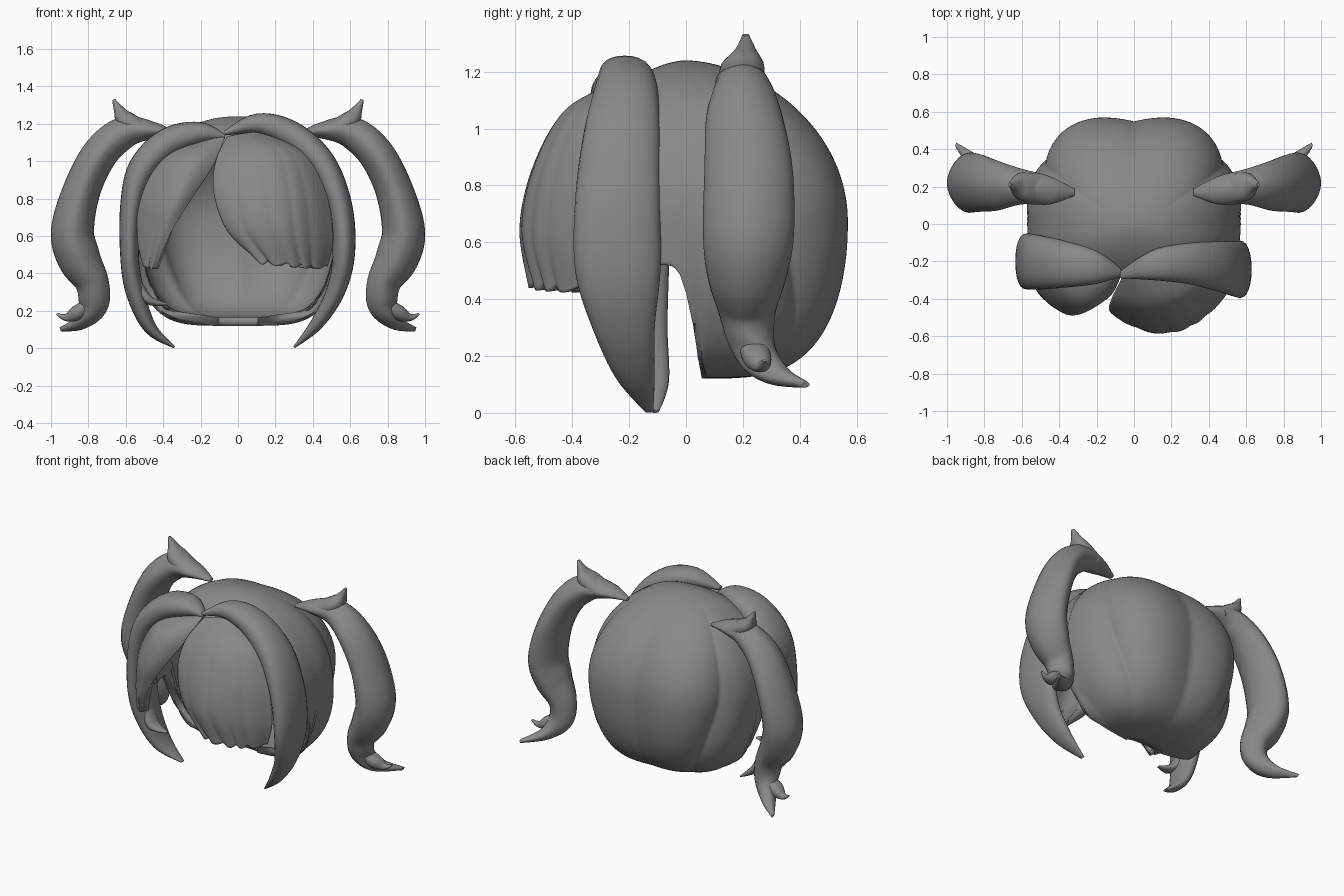
import bpy, bmesh
from math import sin, cos, pi, acos, copysign
from mathutils import Vector

if "Cube" in bpy.data.objects:
    bpy.data.objects.remove(bpy.data.objects["Cube"])

GREY = bpy.data.materials.new("hair_grey")
GREY.diffuse_color = (.25, .25, .25, 1)
GREY.use_nodes = True
GREY.node_tree.nodes["Principled BSDF"].inputs["Base Color"].default_value = GREY.diffuse_color


def spline(pts, f):
    """Catmull-Rom through tuples of any length, f in 0..1"""
    x = f * (len(pts) - 1)
    i = min(int(x), len(pts) - 2)
    t = x - i
    p = [pts[max(0, min(len(pts) - 1, i + k))] for k in (-1, 0, 1, 2)]
    return [0.5 * (2 * b + (c - a) * t + (2 * a - 5 * b + 4 * c - d) * t * t
                   + (3 * b - a - 3 * c + d) * t ** 3) for a, b, c, d in zip(*p)]


def smooth(a, b, x):
    t = max(0, min(1, (x - a) / (b - a)))
    return t * t * (3 - 2 * t)


def make(name, rows, closed=False, caps=False, thick=0):
    """Mesh from a grid of points, rows running downwards"""
    bm = bmesh.new()
    grid = [[bm.verts.new(p) for p in r] for r in rows]
    n = len(rows[0])
    for r0, r1 in zip(grid, grid[1:]):
        for j in range(n if closed else n - 1):
            k = (j + 1) % n
            bm.faces.new((r0[j], r1[j], r1[k], r0[k]))
    if caps:
        bm.faces.new(grid[0])
        bm.faces.new(grid[-1][::-1])
    bmesh.ops.remove_doubles(bm, verts=bm.verts, dist=0.0005)
    if caps:
        bmesh.ops.recalc_face_normals(bm, faces=bm.faces)
    me = bpy.data.meshes.new(name)
    bm.to_mesh(me)
    bm.free()
    me.materials.append(GREY)
    ob = bpy.data.objects.new(name, me)
    bpy.context.collection.objects.link(ob)
    if thick:
        m = ob.modifiers.new("thickness", "SOLIDIFY")
        m.thickness, m.offset = thick, -1
    bpy.ops.object.select_all(action='DESELECT')
    ob.select_set(True)
    bpy.context.view_layer.objects.active = ob
    bpy.ops.object.shade_smooth_by_angle(angle=1.0)
    return ob


def strand(name, pts, side=1, steps=48, seg=24, power=0.9):
    """Tapered lock; pts are x, y, z, half thickness, half width along y"""
    rows = []
    for i in range(steps + 1):
        f = i / steps
        x, y, z, t, w = spline(pts, f)
        t, w = max(t, 0.004), max(w, 0.004)
        a, b = spline(pts, max(0, f - .01)), spline(pts, min(1, f + .01))
        n = Vector((a[2] - b[2], 0, b[0] - a[0])).normalized()
        row = []
        for k in range(seg):
            c, s = cos(2 * pi * k / seg), sin(2 * pi * k / seg)
            c, s = copysign(abs(c) ** power, c), copysign(abs(s) ** power, s)
            row.append((side * (x + n.x * t * c), y + w * s, z + n.z * t * c))
        rows.append(row)
    return make(name, rows, closed=True, caps=True)


def fringe(name, left, mid, right, strands, jag, thick):
    """Curved sheet through three guide curves, with strand ripples"""
    rows, nu, nv = [], 60, 36
    for j in range(nv + 1):
        v = j / nv
        a, b, c = (Vector(spline(g, v)) for g in (left, mid, right))
        row = []
        for i in range(nu + 1):
            u = i / nu
            p = a * (2 * (u - .5) * (u - 1)) + b * (4 * u * (1 - u)) + c * (2 * u * (u - .5))
            ridge = abs(sin(pi * strands * (u + .04 * sin(9 * u)))) - .6
            p.y -= .01 * ridge * v
            p.z -= jag * ridge * smooth(.75, 1, v)
            row.append(p)
        rows.append(row)
    return make(name, rows, thick=thick)


# Back hair: open-fronted dome with closed floor, lobed strands and ear notches
rows, nth, nv = [], 240, 80
for j in range(nv + 1):
    row = []
    for i in range(nth):
        th = 2 * pi * i / nth
        c, s = cos(th), sin(th)
        y = copysign(abs(s) ** .82, s)
        notch = max(0, min(1, (y + .2) / .3)) ** 3.5
        zb = .1201 + .4 * (1 - notch) + .56 * (1 - smooth(-.75, -.4, s))
        ph = acos((zb - .68) / .56) * j / nv
        q = max(0, sin(ph))
        low = ph > pi / 2
        rx = .57 * (q ** .42 if low else q ** .94)
        ry = (.58 if s > 0 else .43) * (q ** .5 if low else q ** 1.15)
        k = 3 * (1 + .6 * smooth(1.3, 2.9, ph))        # strands gather at the nape
        lobe = 1 + .08 * q * (abs(sin(k * (th - pi / 2))) ** .8 - .68) * smooth(-.1, .4, s)
        row.append((rx * lobe * copysign(abs(c) ** .82, c),
                    ry * lobe * y + .05 * smooth(2.5, 3.1, ph) * (1 - max(0, s)),
                    .68 + .56 * cos(ph)))
    rows.append(row)
make("back_hair", rows, closed=True, thick=.045)

# Pigtails with a tuft on top and a forked end
tail = [(.32, .17, 1.14, .01, .02), (.45, .18, 1.165, .045, .075), (.6, .2, 1.155, .085, .095),
        (.73, .205, 1.05, .095, .133), (.83, .22, .86, .1, .155), (.885, .22, .63, .115, .16),
        (.85, .215, .48, .115, .14), (.78, .215, .35, .09, .1), (.775, .235, .23, .08, .08),
        (.84, .3, .14, .042, .07), (.95, .42, .1, .012, .015)]
tuft = [(.5, .19, 1.16, .05, .08), (.6, .2, 1.22, .05, .075), (.64, .21, 1.28, .026, .035),
        (.665, .21, 1.33, .008, .012)]
fork = [(.77, .235, .25, .03, .05), (.86, .25, .19, .04, .05), (.92, .265, .165, .02, .025),
        (.97, .275, .185, .005, .006)]
for side, label in ((1, "right"), (-1, "left")):
    strand("pigtail_" + label, tail, side, steps=70, power=1.15)
    strand("pigtail_tuft_" + label, tuft, side, steps=20)
    strand("pigtail_fork_" + label, fork, side, steps=20)

# Long locks framing the face
strand("side_lock_right", [
    (-.07, -.27, 1.15, .012, .02), (.1, -.22, 1.2, .055, .08), (.285, -.21, 1.14, .075, .11),
    (.45, -.225, .985, .075, .135), (.545, -.24, .75, .068, .15), (.565, -.24, .5, .06, .15),
    (.52, -.22, .3, .05, .11), (.42, -.18, .13, .035, .07), (.3, -.13, 0.005, .006, .015)])
strand("side_lock_left", [
    (.07, -.26, 1.13, .012, .02), (.2, -.23, 1.15, .06, .09), (.37, -.215, 1.1, .08, .125),
    (.51, -.205, .96, .078, .145), (.57, -.2, .76, .06, .15), (.58, -.2, .5, .05, .14),
    (.55, -.18, .3, .05, .115), (.47, -.14, .11, .035, .08), (.34, -.11, 0.005, .006, .015)], -1)
strand("side_lock_curl_left", [
    (.55, -.2, .36, .03, .06), (.48, -.22, .26, .025, .05), (.38, -.22, .235, .006, .01)], -1, 20)

# Fringe: broad right panel and swept left panel
fringe("fringe_right",
       [(-.06, -.28, 1.13), (-.12, -.40, 1.0), (-.13, -.47, .83), (-.06, -.51, .63), (.1, -.53, .46)],
       [(.02, -.28, 1.15), (.15, -.43, 1.06), (.2, -.535, .86), (.23, -.575, .64), (.29, -.53, .44)],
       [(.12, -.25, 1.16), (.36, -.3, 1.05), (.47, -.34, .85), (.51, -.36, .6), (.48, -.37, .43)],
       5, .022, .06)
fringe("fringe_left",
       [(-.16, -.26, 1.12), (-.39, -.3, 1.03), (-.52, -.31, .82), (-.54, -.33, .6), (-.51, -.36, .44)],
       [(-.12, -.28, 1.13), (-.28, -.43, 1.0), (-.38, -.47, .8), (-.45, -.43, .62), (-.48, -.39, .43)],
       [(-.07, -.28, 1.13), (-.13, -.39, .98), (-.26, -.46, .78), (-.37, -.46, .6), (-.45, -.40, .42)],
       2, .006, .045)
